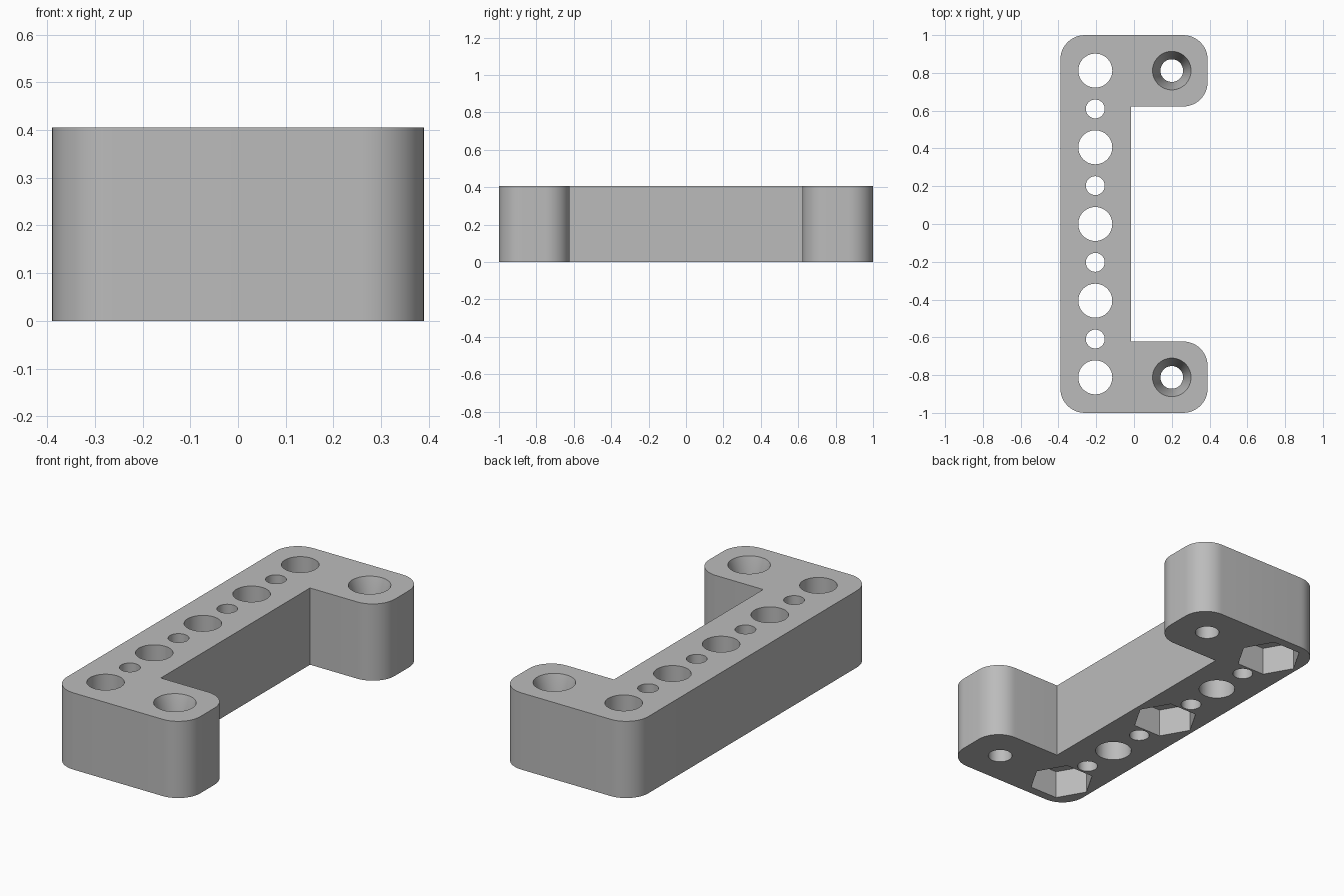
import bpy, bmesh, math

cube = bpy.data.objects.get("Cube")
if cube:
    bpy.data.objects.remove(cube)

H = 0.405        # plate height
ROW_X = -0.205   # hole row
SCREW_X = 0.2
PITCH = 0.203

grey = bpy.data.materials.new("plain grey")
grey.use_nodes = True
color = (0.5, 0.5, 0.5, 1)
grey.diffuse_color = color
grey.node_tree.nodes["Principled BSDF"].inputs["Base Color"].default_value = color


def make_object(name, bm):
    bmesh.ops.recalc_face_normals(bm, faces=bm.faces[:])
    mesh = bpy.data.meshes.new(name)
    bm.to_mesh(mesh)
    bm.free()
    mesh.materials.append(grey)
    obj = bpy.data.objects.new(name, mesh)
    bpy.context.collection.objects.link(obj)
    return obj


def rounded_outline(corners, steps=12):
    """Outline points; each corner is x, y, radius, start angle."""
    points = []
    for x, y, r, start in corners:
        if r == 0:
            points.append((x, y))
            continue
        for i in range(steps + 1):
            a = math.radians(start + 90 * i / steps)
            points.append((x + r * math.cos(a), y + r * math.sin(a)))
    return points


def add_lathe(bm, x, y, profile, sides, turn=0):
    """Closed solid of stacked rings; profile holds radius, z."""
    rings = []
    for r, z in profile:
        rings.append([bm.verts.new((x + r * math.cos(turn + math.tau * i / sides),
                                    y + r * math.sin(turn + math.tau * i / sides), z))
                      for i in range(sides)])
    for low, high in zip(rings, rings[1:]):
        for i in range(sides):
            j = (i + 1) % sides
            bm.faces.new((low[i], low[j], high[j], high[i]))
    bm.faces.new(rings[0][::-1])
    bm.faces.new(rings[-1])


def cut(target, name, bm):
    cutter = make_object(name, bm)
    cutter.hide_render = True
    mod = target.modifiers.new(name, 'BOOLEAN')
    mod.operation = 'DIFFERENCE'
    mod.solver = 'EXACT'
    mod.object = cutter
    bpy.ops.object.modifier_apply(modifier=name)
    bpy.data.objects.remove(cutter)


# C-shaped plate with rounded outer corners
R = 0.13
X, Y, INNER_X, INNER_Y = 0.39, 1.0, -0.015, 0.622
outline = rounded_outline([
    (-X + R, -Y + R, R, 180), (X - R, -Y + R, R, 270),
    (X - R, -INNER_Y - R, R, 0), (INNER_X, -INNER_Y, 0, 0),
    (INNER_X, INNER_Y, 0, 0), (X - R, INNER_Y + R, R, 270),
    (X - R, Y - R, R, 0), (-X + R, Y - R, R, 90)])
bm = bmesh.new()
base = bm.faces.new([bm.verts.new((x, y, 0)) for x, y in outline])
top = bmesh.ops.extrude_face_region(bm, geom=[base])
bmesh.ops.translate(bm, vec=(0, 0, H),
                    verts=[v for v in top["geom"] if isinstance(v, bmesh.types.BMVert)])
bracket = make_object("bracket_plate", bm)
bpy.context.view_layer.objects.active = bracket
bracket.select_set(True)

# Row of alternating large and small through holes
bm = bmesh.new()
for i in range(-4, 5):
    radius = 0.05 if i % 2 else 0.09
    add_lathe(bm, ROW_X, i * PITCH, [(radius, -0.1), (radius, H + 0.1)], 48)
cut(bracket, "row_holes", bm)

# Countersunk screw holes in the two arms
bm = bmesh.new()
for side in (-1, 1):
    add_lathe(bm, SCREW_X, side * 4 * PITCH,
              [(0.06, -0.1), (0.06, H - 0.14), (0.102, H), (0.102, H + 0.1)], 48)
cut(bracket, "screw_holes", bm)

# Hexagonal nut pockets underneath
bm = bmesh.new()
for i in (-4, 0, 4):
    add_lathe(bm, ROW_X, i * PITCH, [(0.163, -0.1), (0.163, 0.15)], 6)
cut(bracket, "nut_pockets", bm)

bpy.ops.object.shade_smooth_by_angle(angle=math.radians(30))
